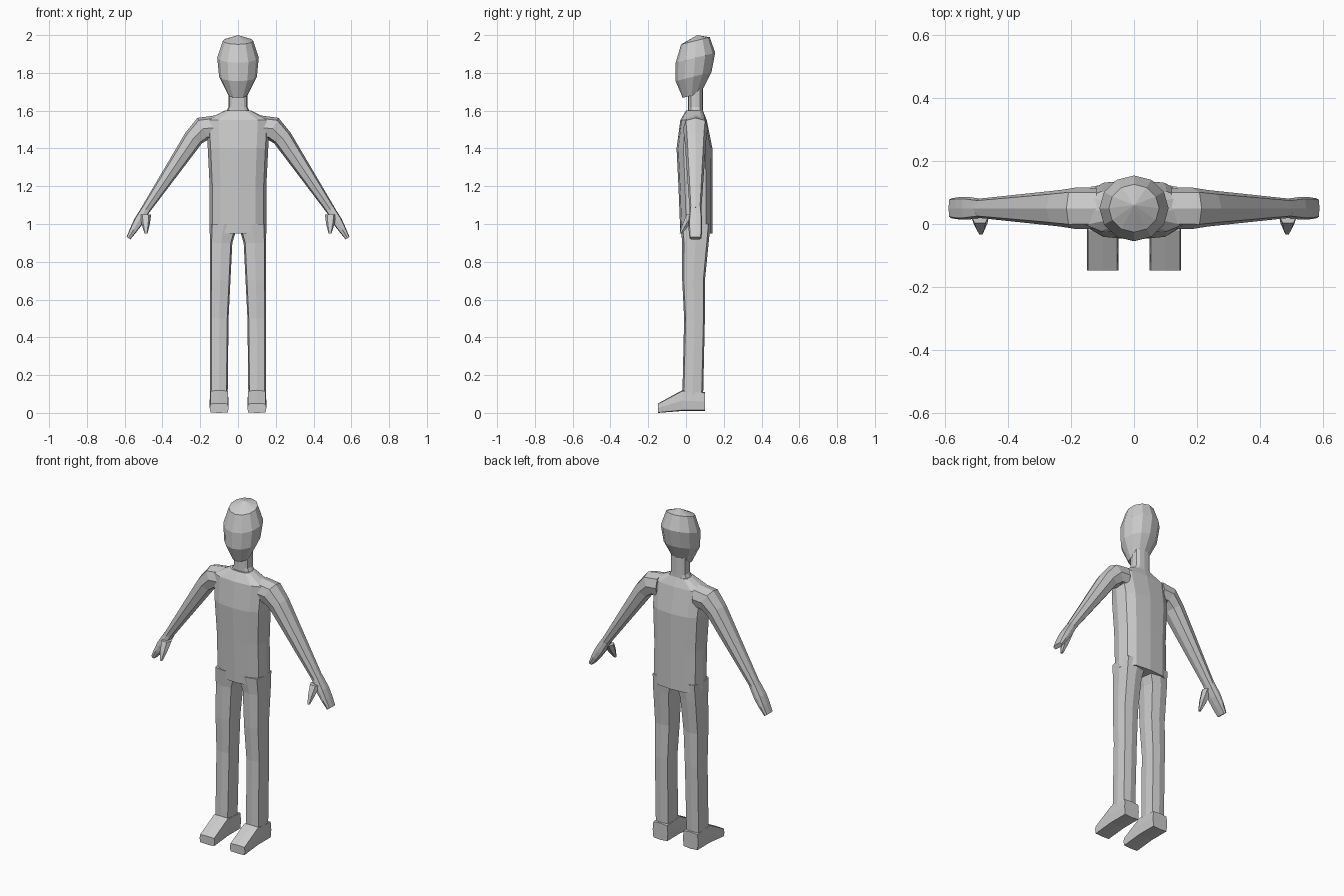
import bpy, bmesh, math
from mathutils import Vector

cube = bpy.data.objects.get("Cube")
if cube:
    bpy.data.objects.remove(cube, do_unlink=True)

colour = (.6, .6, .6, 1)
grey = bpy.data.materials.new("plain grey")
grey.use_nodes = True
grey.diffuse_color = colour
grey.node_tree.nodes["Principled BSDF"].inputs["Base Color"].default_value = colour

X, Y, Z = Vector((1, 0, 0)), Vector((0, 1, 0)), Vector((0, 0, 1))


def section(center, u, v, half_u, half_v, sides, power):
    """Rounded-box outline around a centre; a power of 1 is an ellipse."""
    points = []
    for k in range(sides):
        angle = math.tau * k / sides
        c, s = round(math.cos(angle), 6), round(math.sin(angle), 6)
        along_u = math.copysign(abs(c) ** power, c) * half_u
        along_v = math.copysign(abs(s) ** power, s) * half_v
        points.append(Vector(center) + u * along_u + v * along_v)
    return points


def level(z, left, right, front, back, sides=12, power=.7):
    """Horizontal outline given by its extents."""
    center = ((left + right) / 2, (front + back) / 2, z)
    return section(center, X, Y, (right - left) / 2, (back - front) / 2, sides, power)


def loft(name, sections, mirrored=False, peak=None):
    """Skin a list of outlines and close both ends, the last one to a peak if given."""
    bm = bmesh.new()
    rings = [[bm.verts.new(point) for point in outline] for outline in sections]
    sides = len(rings[0])
    for lower, upper in zip(rings, rings[1:]):
        for k in range(sides):
            after = (k + 1) % sides
            bm.faces.new((lower[k], lower[after], upper[after], upper[k]))
    bm.faces.new(rings[0])
    cap = bm.faces.new(rings[-1])
    if peak:
        poked = bmesh.ops.poke(bm, faces=[cap])
        poked["verts"][0].co = peak
    bmesh.ops.recalc_face_normals(bm, faces=bm.faces)
    mesh = bpy.data.meshes.new(name)
    bm.to_mesh(mesh)
    bm.free()
    mesh.materials.append(grey)
    obj = bpy.data.objects.new(name, mesh)
    bpy.context.collection.objects.link(obj)
    if mirrored:
        obj.modifiers.new("mirror", "MIRROR")


# Torso, from hips to the base of the neck
torso = [(.95, .15, -.03, .14), (1.2, .15, -.04, .14), (1.4, .16, -.05, .14),
         (1.55, .17, -.03, .11), (1.6, .07, 0, .09)]
loft("torso", [level(z, -width, width, front, back) for z, width, front, back in torso])

# Neck
loft("neck", [level(z, -width, width, .01, .09) for z, width in ((1.58, .07), (1.62, .05), (1.72, .05))])

# Head, with every outline tipped down toward the face
tipped = Vector((0, 1, .25))
head = [(1.68, .03, .05), (1.78, .04, .1), (1.88, .05, .11), (1.97, .05, .08)]
loft("head", [section((0, y, z), X, tipped, radius, radius * .95, 12, 1)
              for z, y, radius in head], peak=(0, .06, 2))

# Legs, with a straight outer side
outer_leg = .148
legs = [(1, 0, -.03, .13), (.9, .03, -.02, .12), (.7, .04, -.02, .1),
        (.5, .05, -.01, .1), (.06, .055, -.02, .09)]
loft("legs", [level(z, inner, outer_leg, front, back, sides=8, power=.45)
              for z, inner, front, back in legs], mirrored=True)

# Feet, from heel to toe
feet = [(.1, .01, .11), (-.02, .01, .12), (-.148, 0, .05)]
loft("feet", [section((.1, y, (sole + top) / 2), X, Z, .05, (top - sole) / 2, 8, .25)
              for y, sole, top in feet], mirrored=True)

# Arms, bending at the shoulder and then tapering straight to the wrist
upper = Vector((.235, .05, 1.455))
wrist = Vector((.49, .05, 1.075))
fingertip = Vector((.58, .05, .925))
across = (wrist - upper).cross(Y).normalized()
if across.z < 0:
    across.negate()
halfway = (across + Z).normalized()

arms = [section((.12, .05, 1.51), Z, Y, .065, .065, 8, .75),
        section((.185, .05, 1.505), halfway, Y, .064, .066, 8, .75)]
steps = 4
for step in range(steps + 1):
    t = step / steps
    thick = .052 * (1 - t) + .025 * t
    arms.append(section(upper.lerp(wrist, t), across, Y, thick, thick + .006, 8, .75))
loft("arms", arms, mirrored=True)

# Hands, flat and narrowing to the fingertips
hands = [(-.05, .024, .03), (.4, .026, .036), (.7, .02, .036), (1, .012, .032)]
loft("hands", [section(wrist.lerp(fingertip, t), across, Y, thick, depth, 8, .5)
               for t, thick, depth in hands], mirrored=True)

# Thumbs, pointing forward and down
thumb_base = Vector((.49, .03, 1.05))
thumb_tip = Vector((.487, -.027, .95))
loft("thumbs", [section(thumb_base.lerp(thumb_tip, t), X, Y, radius, radius, 6, .8)
                for t, radius in ((0, .03), (.5, .022), (1, .008))], mirrored=True)
